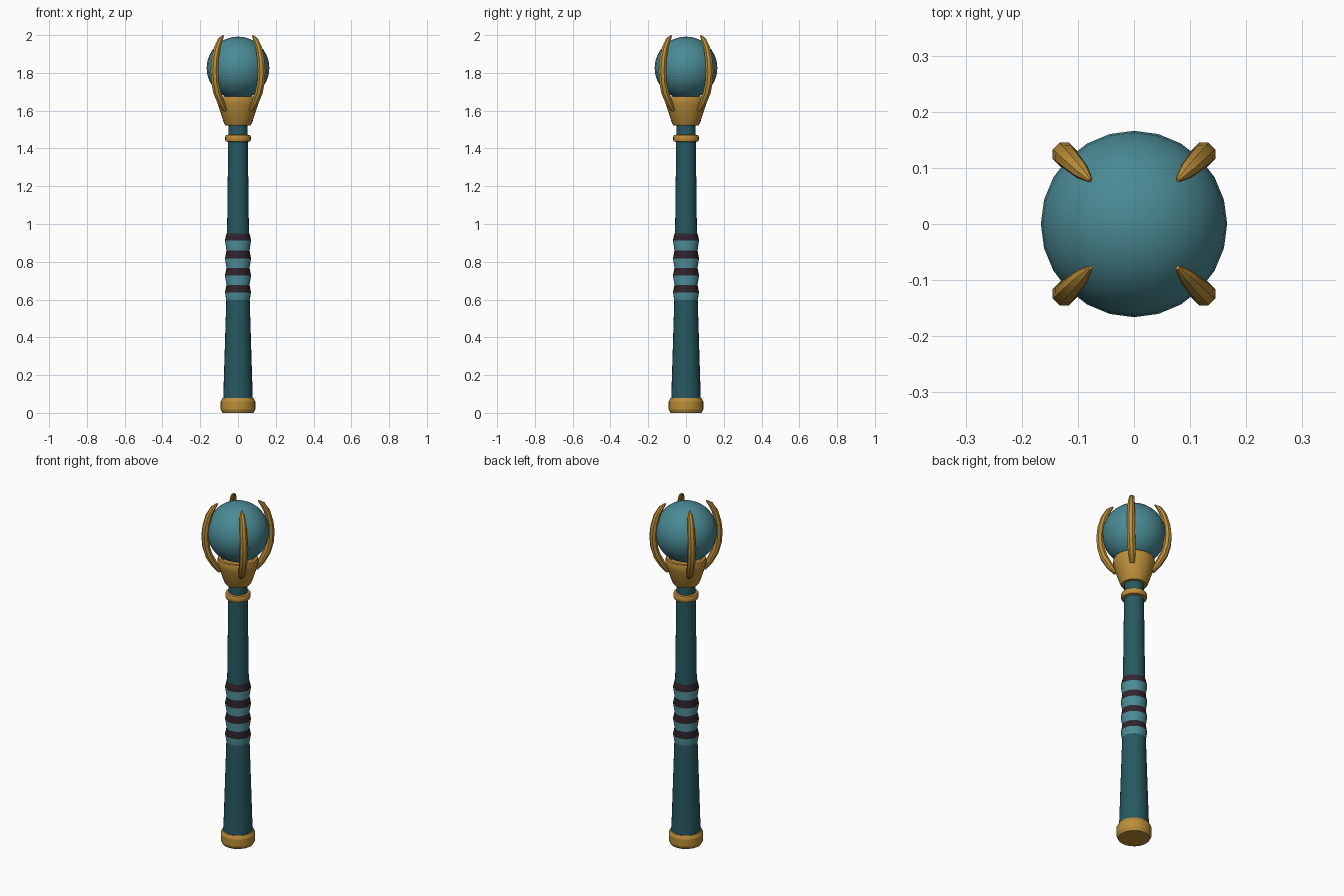
import bpy, bmesh, math
from mathutils import Vector

if "Cube" in bpy.data.objects:
    bpy.data.objects.remove(bpy.data.objects["Cube"])


def material(name, rgb):
    m = bpy.data.materials.new(name)
    m.diffuse_color = (*rgb, 1)
    m.use_nodes = True
    m.node_tree.nodes["Principled BSDF"].inputs["Base Color"].default_value = m.diffuse_color
    return m


DARK_TEAL = material("dark teal", (0.020, 0.100, 0.118))
TEAL = material("light teal", (0.068, 0.255, 0.295))
GOLD = material("gold", (0.50, 0.27, 0.040))
PLUM = material("dark plum", (0.031, 0.018, 0.029))


def finish(name, bm, mats, angle=35):
    bmesh.ops.recalc_face_normals(bm, faces=bm.faces)
    me = bpy.data.meshes.new(name)
    bm.to_mesh(me)
    bm.free()
    for m in mats:
        me.materials.append(m)
    ob = bpy.data.objects.new(name, me)
    bpy.context.collection.objects.link(ob)
    bpy.ops.object.select_all(action='DESELECT')
    bpy.context.view_layer.objects.active = ob
    ob.select_set(True)
    bpy.ops.object.shade_smooth_by_angle(angle=math.radians(angle))
    return ob


def skin(bm, rings):
    """Bridge equal rings of points and cap both ends."""
    rows = [[bm.verts.new(p) for p in ring] for ring in rings]
    n = len(rows[0])
    for k, (a, b) in enumerate(zip(rows, rows[1:])):
        for i in range(n):
            j = (i + 1) % n
            bm.faces.new((a[i], a[j], b[j], b[i])).material_index = k % 2
    bm.faces.new(rows[0][::-1])
    bm.faces.new(rows[-1])


def lathe(name, profile, mats, sides=24, angle=35):
    """Turn a (radius, height) profile; segments alternate between materials."""
    bm = bmesh.new()
    skin(bm, [[(r * math.cos(math.tau * i / sides), r * math.sin(math.tau * i / sides), z)
               for i in range(sides)] for r, z in profile])
    if len(mats) == 1:
        for f in bm.faces:
            f.material_index = 0
    return finish(name, bm, mats, angle)


# Shaft and its foot
lathe("foot_cap", [(0.083, 0), (0.092, 0.018), (0.092, 0.06), (0.083, 0.078), (0.07, 0.078)], [GOLD], angle=25)
lathe("lower_shaft", [(0.079, 0.05), (0.062, 0.60)], [DARK_TEAL])
lathe("upper_shaft", [(0.058, 0.94), (0.052, 1.44)], [DARK_TEAL])
lathe("neck", [(0.051, 1.43), (0.051, 1.55)], [DARK_TEAL])

# Wrapped grip: flaring light bands alternate with dark sloped bands
grip = [(0.061, 0.59)]
for low, high in ((0.637, 0.677), (0.727, 0.768), (0.818, 0.860), (0.913, 0.951)):
    grip += [(0.069, low), (0.061, high)]
lathe("grip", grip, [TEAL, PLUM], angle=25)

# Collar and cup
lathe("collar", [(0.052, 1.434), (0.065, 1.438), (0.068, 1.446), (0.068, 1.462),
                 (0.064, 1.470), (0.05, 1.473)], [GOLD])
lathe("cup", [(0.066, 1.522), (0.074, 1.534), (0.107, 1.635), (0.110, 1.655),
              (0.106, 1.675), (0.090, 1.675), (0.080, 1.65)], [GOLD], angle=25)

# Orb
bm = bmesh.new()
bmesh.ops.create_uvsphere(bm, u_segments=24, v_segments=16, radius=0.166)
bmesh.ops.translate(bm, verts=bm.verts, vec=(0, 0, 1.826))
finish("orb", bm, [TEAL], 60)

# Claws: tapered octagonal sweep; (radius, height, half width, half depth)
PATH = [(0.098, 1.600, 0.012, 0.010), (0.128, 1.645, 0.020, 0.018), (0.156, 1.695, 0.021, 0.020),
        (0.172, 1.750, 0.021, 0.020), (0.177, 1.810, 0.021, 0.020), (0.172, 1.870, 0.020, 0.019),
        (0.157, 1.930, 0.018, 0.017), (0.133, 1.975, 0.014, 0.013), (0.110, 1.997, 0.004, 0.004)]
for c in range(4):
    yaw = math.radians(45 + 90 * c)
    radial = Vector((math.cos(yaw), math.sin(yaw), 0))
    side = Vector((-math.sin(yaw), math.cos(yaw), 0))
    rings = []
    for k, (r, z, w, d) in enumerate(PATH):
        before, after = PATH[max(k - 1, 0)], PATH[min(k + 1, len(PATH) - 1)]
        dr, dz = Vector((after[0] - before[0], after[1] - before[1])).normalized()
        out = radial * dz - Vector((0, 0, dr))
        centre = radial * r + Vector((0, 0, z))
        rings.append([centre + side * (w * 1.05 * math.cos(math.tau * (i + 0.5) / 8))
                      + out * (d * 1.05 * math.sin(math.tau * (i + 0.5) / 8)) for i in range(8)])
    bm = bmesh.new()
    skin(bm, rings)
    for f in bm.faces:
        f.material_index = 0
    finish(f"claw_{c + 1}", bm, [GOLD], 30)
